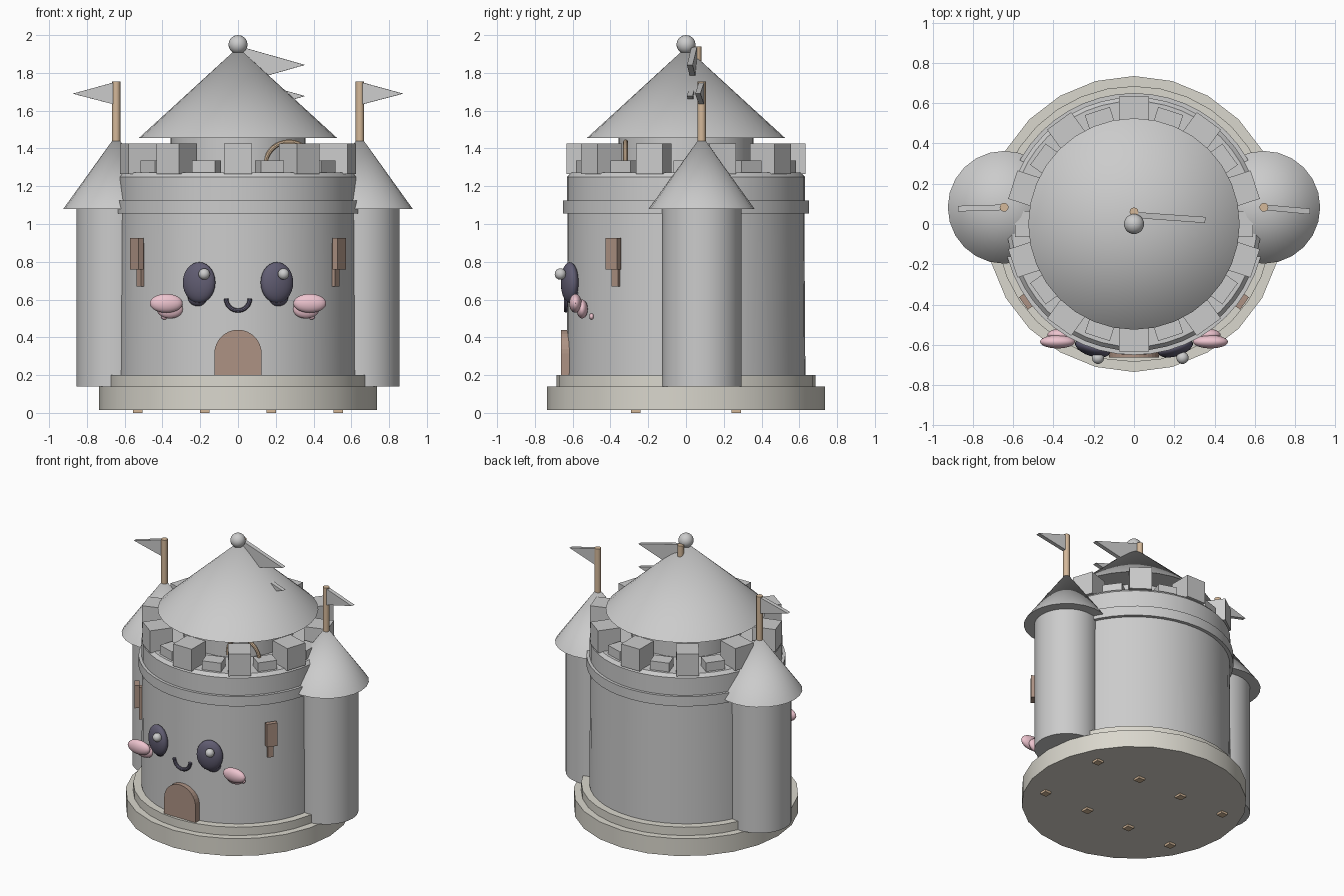
import bpy, bmesh, math
from mathutils import Matrix

if "Cube" in bpy.data.objects:
    bpy.data.objects.remove(bpy.data.objects["Cube"])

def material(name, rgb):
    m = bpy.data.materials.new(name)
    m.diffuse_color = (*rgb, 1)
    m.use_nodes = True
    m.node_tree.nodes["Principled BSDF"].inputs["Base Color"].default_value = m.diffuse_color
    return m

STONE = material("pale_stone", (0.70, 0.68, 0.61))
BROWN = material("brown_wood", (0.42, 0.29, 0.23))
TAN = material("tan_wood", (0.66, 0.48, 0.32))
DARK = material("dark_violet", (0.12, 0.11, 0.17))
PINK = material("pink", (0.85, 0.55, 0.62))

def finish(ob, name, mat=None, smooth=True):
    ob.name = name
    if mat:
        ob.data.materials.append(mat)
    if smooth:
        bpy.ops.object.select_all(action='DESELECT')
        ob.select_set(True)
        bpy.context.view_layer.objects.active = ob
        bpy.ops.object.shade_smooth_by_angle(angle=math.radians(35))
    return ob

def from_bmesh(bm, name, mat=None, smooth=True):
    bmesh.ops.recalc_face_normals(bm, faces=bm.faces[:])
    me = bpy.data.meshes.new(name)
    bm.to_mesh(me)
    bm.free()
    ob = bpy.data.objects.new(name, me)
    bpy.context.collection.objects.link(ob)
    return finish(ob, name, mat, smooth)

def cone(name, r1, r2, z0, z1, x=0, y=0, sides=32, mat=None):
    bm = bmesh.new()
    bmesh.ops.create_cone(bm, cap_ends=True, segments=sides, radius1=r1, radius2=r2, depth=z1 - z0,
                          matrix=Matrix.Translation((x, y, (z0 + z1) / 2)))
    return from_bmesh(bm, name, mat)

def ellipsoid(name, pos, radii, mat=None, turn=0):
    bm = bmesh.new()
    m = Matrix.Translation(pos) @ Matrix.Rotation(turn, 4, 'Z') @ Matrix.Diagonal((*radii, 1))
    bmesh.ops.create_uvsphere(bm, u_segments=24, v_segments=14, radius=1, matrix=m)
    return from_bmesh(bm, name, mat)

def box(name, pos, size, turn=0, mat=None):
    bm = bmesh.new()
    m = Matrix.Translation(pos) @ Matrix.Rotation(turn, 4, 'Z') @ Matrix.Diagonal((*size, 1))
    bmesh.ops.create_cube(bm, size=1, matrix=m)
    return from_bmesh(bm, name, mat, False)

def radial_box(name, angle, r, z0, z1, depth, width, mat=None):
    a = math.radians(angle)
    return box(name, (r * math.cos(a), r * math.sin(a), (z0 + z1) / 2), (depth, width, z1 - z0), a, mat)

def plate(name, outline, y, thick, mat=None, turn=0, pivot=(0, 0)):
    # outline in x,z extruded along y, turned about a vertical axis at pivot
    bm = bmesh.new()
    face = bm.faces.new([bm.verts.new((px, y - thick / 2, pz)) for px, pz in outline])
    ext = bmesh.ops.extrude_face_region(bm, geom=[face])
    bmesh.ops.translate(bm, vec=(0, thick, 0), verts=[v for v in ext['geom'] if isinstance(v, bmesh.types.BMVert)])
    bmesh.ops.rotate(bm, cent=(*pivot, 0), matrix=Matrix.Rotation(turn, 3, 'Z'), verts=bm.verts[:])
    return from_bmesh(bm, name, mat, False)

def arc_tube(name, centre, radius, tube, a0, a1, mat):
    cu = bpy.data.curves.new(name, 'CURVE')
    cu.dimensions = '3D'
    cu.bevel_depth = tube
    cu.bevel_resolution = 3
    cu.use_fill_caps = True
    sp = cu.splines.new('POLY')
    n = 20
    sp.points.add(n)
    for i in range(n + 1):
        a = math.radians(a0 + (a1 - a0) * i / n)
        sp.points[i].co = (centre[0] + radius * math.cos(a), centre[1], centre[2] + radius * math.sin(a), 1)
    ob = bpy.data.objects.new(name, cu)
    bpy.context.collection.objects.link(ob)
    bpy.ops.object.select_all(action='DESELECT')
    ob.select_set(True)
    bpy.context.view_layer.objects.active = ob
    bpy.ops.object.convert(target='MESH')
    return finish(bpy.context.object, name, mat)

# stepped base with small feet
cone("base_lower", 0.735, 0.735, 0.015, 0.14, sides=24, mat=STONE)
cone("base_upper", 0.685, 0.685, 0.14, 0.20, sides=32, mat=STONE)
for x in (-0.53, -0.175, 0.175, 0.53):
    for y in (-0.265, 0.265):
        box("base_foot", (x, y, 0.012), (0.05, 0.05, 0.024), 0, TAN)

# keep wall, band and parapet
cone("keep_wall", 0.632, 0.625, 0.20, 1.25, sides=48)
cone("wall_band", 0.65, 0.65, 1.055, 1.125, sides=48)
cone("parapet", 0.63, 0.63, 1.125, 1.25, sides=48)
cone("parapet_lip", 0.63, 0.61, 1.25, 1.272, sides=48)
for i in range(10):
    radial_box("merlon", -90 + 36 * i, 0.553, 1.265, 1.425, 0.16, 0.148)
    radial_box("crenel_slab", -72 + 36 * i, 0.54, 1.26, 1.335, 0.10, 0.13)

# main roof
cone("roof_drum", 0.358, 0.358, 1.26, 1.46)
cone("main_roof", 0.525, 0.0, 1.455, 1.935)
ellipsoid("roof_ball", (0, 0, 1.95), (0.05, 0.05, 0.05))
cone("main_pole", 0.022, 0.022, 1.60, 1.94, 0, 0.06, 12, TAN)
for z in (1.94, 1.775):
    plate("main_flag", [(0.01, z), (0.355, z - 0.098), (0.01, z - 0.195)], 0.045, 0.03, None, -0.07, (0, 0.045))
arc_tube("drum_arch", (0.27, -0.32, 1.31), 0.125, 0.013, -10, 190, TAN)

# side towers with roofs, poles and flags
for s in (-1, 1):
    x, y = 0.645 * s, 0.083
    cone("side_tower", 0.21, 0.21, 0.14, 1.085, x, y, 32)
    cone("side_roof", 0.28, 0.0, 1.08, 1.47, x, y, 24)
    cone("side_pole", 0.022, 0.022, 1.42, 1.755, x, y, 12, TAN)
    plate("side_flag", [(x, 1.753), (x + 0.23 * s, 1.69), (x, 1.63)], y, 0.028, None, -0.09 if s > 0 else 0.03, (x, y))

    # wall windows
    ang = -35.7 if s > 0 else 215.7
    radial_box("window_shutter", ang, 0.66, 0.76, 0.925, 0.032, 0.075, BROWN)
    radial_box("window_slit", ang, 0.632, 0.67, 0.90, 0.03, 0.04, BROWN)

    # face halves
    ellipsoid("eye", (0.206 * s, -0.615, 0.69), (0.09, 0.042, 0.108), DARK, 0.3 * s)
    ellipsoid("lower_eye", (0.213 * s, -0.59, 0.615), (0.055, 0.035, 0.05), DARK, 0.3 * s)
    ellipsoid("eye_glint", (0.21 * s + 0.031, -0.665, 0.735), (0.03, 0.03, 0.03))
    ellipsoid("cheek", (0.38 * s, -0.585, 0.58), (0.087, 0.033, 0.05), PINK)
    ellipsoid("lower_cheek", (0.36 * s, -0.55, 0.55), (0.07, 0.03, 0.05), PINK)
    ellipsoid("cheek_dot", (0.39 * s, -0.50, 0.51), (0.018, 0.012, 0.016), PINK)

# smile and arched door
arc_tube("smile", (0, -0.635, 0.605), 0.063, 0.012, 180, 360, DARK)
arch = [(-0.125, 0.195), (0.125, 0.195)]
arch += [(0.125 * math.cos(math.pi * i / 16), 0.315 + 0.125 * math.sin(math.pi * i / 16)) for i in range(17)]
plate("door", arch, -0.635, 0.055, BROWN)
